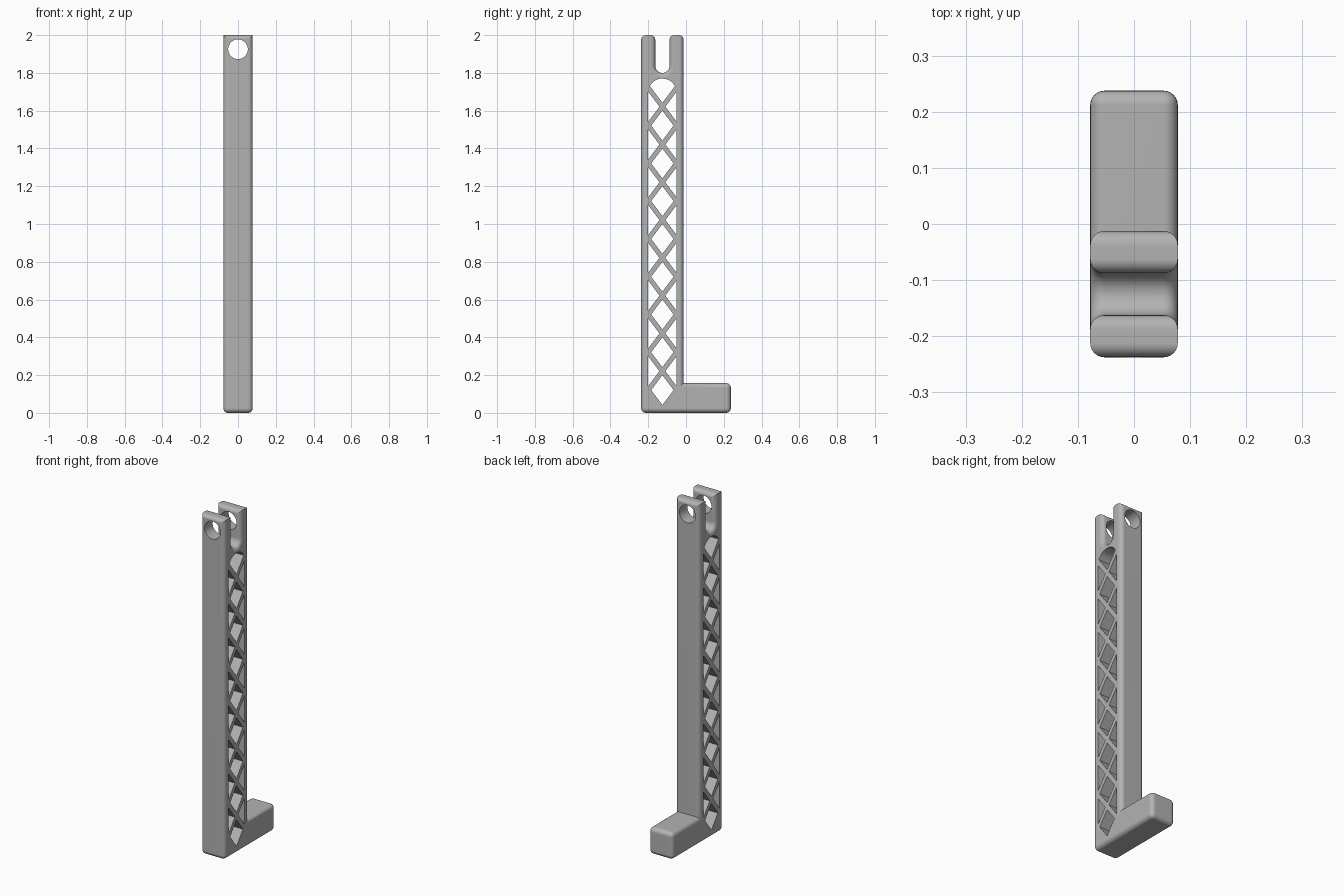
import bpy, bmesh, math
from mathutils import Matrix

if "Cube" in bpy.data.objects:
    bpy.data.objects.remove(bpy.data.objects["Cube"])

HALF_X = 0.078          # half thickness of the whole bracket
FRONT, BACK, TOE = -0.2375, -0.0125, 0.2375
MID = -0.125            # centre line of the post
TOP, FOOT_TOP = 2.0, 0.1575
SLOT_R, SLOT_Z = 0.0375, 1.8375
FILLET = 0.025
PITCH, BAR = 0.2, 0.042  # lattice pitch and vertical bar thickness
WIN = 0.075              # half width of the lattice window
SLOPE = PITCH / 2 / WIN
CELL_H = (PITCH - BAR) / 2
CELL_W = CELL_H / SLOPE
FIRST = 0.121            # height of the lowest diamond's centre


def prism(bm, outline, half):
    """Extrude a (y, z) outline along x."""
    face = bm.faces.new([bm.verts.new((-half, y, z)) for y, z in outline])
    ext = bmesh.ops.extrude_face_region(bm, geom=[face])["geom"]
    verts = [g for g in ext if isinstance(g, bmesh.types.BMVert)]
    bmesh.ops.translate(bm, verts=verts, vec=(2 * half, 0, 0))


def arc(cy, cz, r, start, end, n):
    angles = [math.radians(start + (end - start) * i / n) for i in range(n + 1)]
    return [(cy + r * math.cos(a), cz + r * math.sin(a)) for a in angles]


def finish(bm, name):
    bmesh.ops.recalc_face_normals(bm, faces=bm.faces)
    mesh = bpy.data.meshes.new(name)
    bm.to_mesh(mesh)
    bm.free()
    obj = bpy.data.objects.new(name, mesh)
    bpy.context.collection.objects.link(obj)
    return obj


grey = bpy.data.materials.new("plain_grey")
grey.use_nodes = True
colour = (0.45, 0.45, 0.45, 1)
grey.diffuse_color = colour
grey.node_tree.nodes["Principled BSDF"].inputs["Base Color"].default_value = colour

# L-shaped body with a round-bottomed fork slot at the top
bm = bmesh.new()
outline = [(FRONT, 0), (TOE, 0), (TOE, FOOT_TOP), (BACK, FOOT_TOP), (BACK, TOP),
           (MID + SLOT_R, TOP)]
outline += arc(MID, SLOT_Z, SLOT_R, 0, -180, 16)
outline += [(MID - SLOT_R, TOP), (FRONT, TOP)]
prism(bm, outline, HALF_X)


def is_rounded(edge):
    a, b = (v.co for v in edge.verts)
    if abs(a.x - b.x) > 0.01:   # crosswise edges: outer corners only
        in_slot = abs(a.y - MID) < SLOT_R + 0.001 and a.z < TOP - 0.01
        inner_corner = abs(a.y - BACK) < 0.001 and a.z < TOP - 0.01
        return not (in_slot or inner_corner)
    return min(a.z, b.z) < TOP - 0.01   # fork tips stay square at the sides


bmesh.ops.bevel(bm, geom=[e for e in bm.edges if is_rounded(e)], offset=FILLET,
                segments=6, profile=0.5, affect='EDGES', clamp_overlap=False)
body = finish(bm, "lattice_bracket")
body.data.materials.append(grey)

# Lattice openings: diamonds, side triangles and the arched top opening
bm = bmesh.new()
for k in range(8):
    z = FIRST + k * PITCH
    prism(bm, [(MID - CELL_W, z), (MID, z - CELL_H),
               (MID + CELL_W, z), (MID, z + CELL_H)], 0.2)
    z += PITCH / 2
    for s in (-1, 1):
        edge = MID + s * WIN
        prism(bm, [(edge, z - CELL_H), (edge, z + CELL_H),
                   (edge - s * CELL_W, z)], 0.2)
tip = FIRST + 8 * PITCH - CELL_H
prism(bm, [(MID, tip)] + arc(MID, 1.695, WIN, 28, 152, 20), 0.2)
openings = finish(bm, "lattice_cutter")

# Pin hole through both fork arms
bm = bmesh.new()
bmesh.ops.create_cone(bm, cap_ends=True, segments=48, radius1=0.052, radius2=0.052,
                      depth=0.6, matrix=Matrix.Translation((0, MID, 1.925))
                      @ Matrix.Rotation(math.pi / 2, 4, 'X'))
pin_hole = finish(bm, "pin_hole_cutter")

bpy.ops.object.select_all(action='DESELECT')
body.select_set(True)
bpy.context.view_layer.objects.active = body
for cutter in (openings, pin_hole):
    cutter.hide_render = True
    mod = body.modifiers.new("cut", 'BOOLEAN')
    mod.operation, mod.solver, mod.object = 'DIFFERENCE', 'EXACT', cutter
    bpy.ops.object.modifier_apply(modifier=mod.name)
    bpy.data.objects.remove(cutter)

# Smooth fillets, flat main faces
bpy.ops.object.shade_smooth_by_angle(angle=math.radians(30))
weighted = body.modifiers.new("weighted_normals", 'WEIGHTED_NORMAL')
weighted.keep_sharp = True
bpy.ops.object.modifier_apply(modifier=weighted.name)
